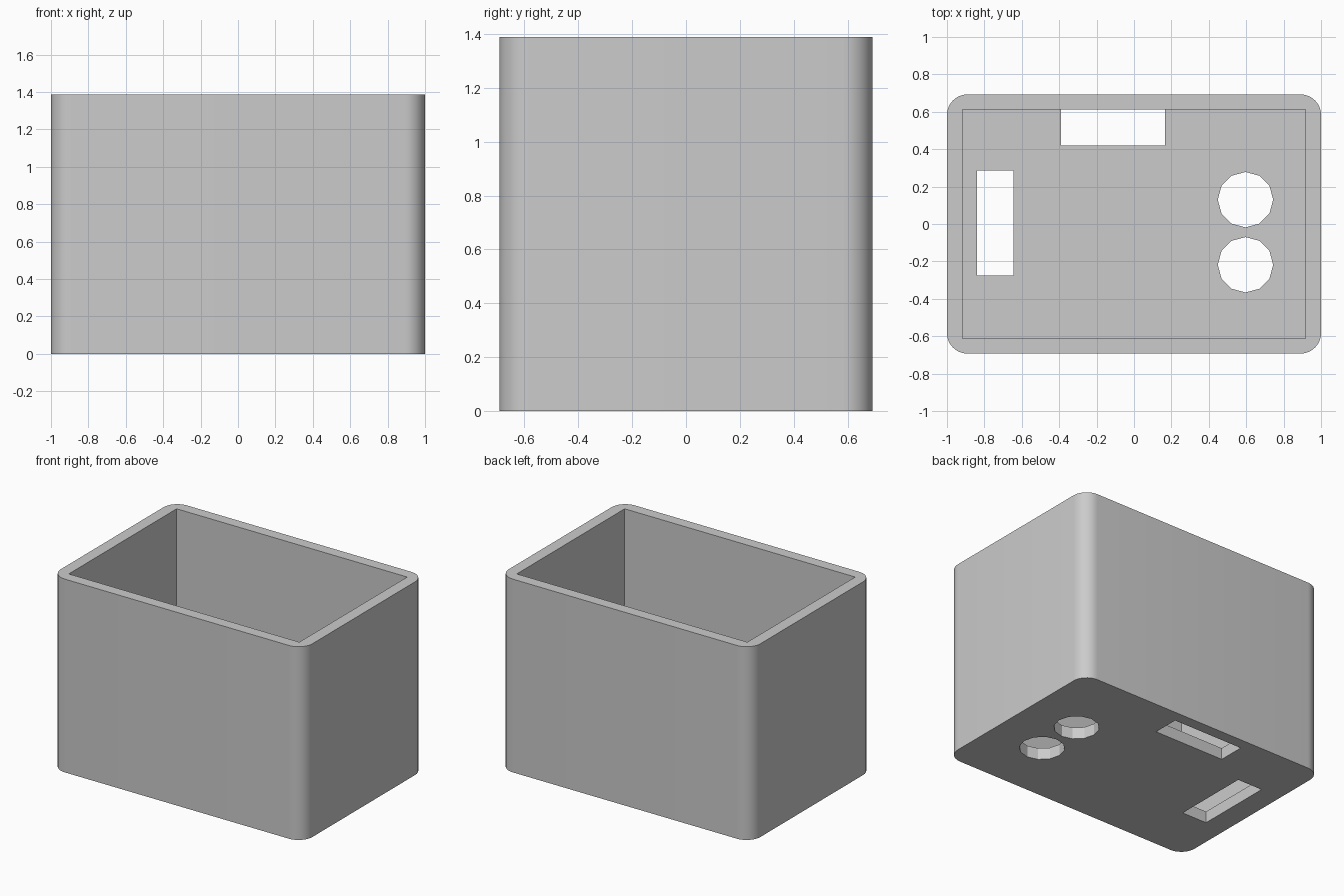
import bpy, bmesh, math

if "Cube" in bpy.data.objects:
    bpy.data.objects.remove(bpy.data.objects["Cube"], do_unlink=True)

HALF_X, HALF_Y, HEIGHT = 1.0, 0.693, 1.388
INNER_X, INNER_Y, FLOOR = 0.916, 0.612, 0.083
CORNER = 0.11

grey = bpy.data.materials.new("light grey plastic")
grey.use_nodes = True
grey.diffuse_color = (0.6, 0.6, 0.6, 1)
grey.node_tree.nodes["Principled BSDF"].inputs["Base Color"].default_value = (0.6, 0.6, 0.6, 1)


def add_object(name, bm):
    mesh = bpy.data.meshes.new(name)
    bm.to_mesh(mesh)
    bm.free()
    mesh.materials.append(grey)
    obj = bpy.data.objects.new(name, mesh)
    bpy.context.collection.objects.link(obj)
    return obj


def box(name, x0, x1, y0, y1, z0, z1, radius=0):
    bm = bmesh.new()
    bmesh.ops.create_cube(bm, size=1)
    bmesh.ops.scale(bm, vec=(x1 - x0, y1 - y0, z1 - z0), verts=bm.verts)
    bmesh.ops.translate(bm, vec=((x0 + x1) / 2, (y0 + y1) / 2, (z0 + z1) / 2), verts=bm.verts)
    if radius:
        upright = [e for e in bm.edges if abs(e.verts[0].co.z - e.verts[1].co.z) > 0.5]
        bmesh.ops.bevel(bm, geom=upright, offset=radius, segments=10, profile=0.5, affect='EDGES')
    return add_object(name, bm)


def cylinder(name, x, y, radius):
    bm = bmesh.new()
    bmesh.ops.create_cone(bm, cap_ends=True, segments=12, radius1=radius, radius2=radius, depth=0.4)
    bmesh.ops.translate(bm, vec=(x, y, 0), verts=bm.verts)
    return add_object(name, bm)


# Rounded outer body
body = box("open_box", -HALF_X, HALF_X, -HALF_Y, HALF_Y, 0, HEIGHT, CORNER)

# Square-cornered cavity, two slots and two round holes through the floor
cutters = [
    box("cavity_cutter", -INNER_X, INNER_X, -INNER_Y, INNER_Y, FLOOR, HEIGHT + 0.2),
    box("back_slot_cutter", -0.39, 0.165, 0.42, INNER_Y - 0.0005, -0.2, 0.2),
    box("side_slot_cutter", -0.84, -0.643, -0.275, 0.285, -0.2, 0.2),
    cylinder("rear_hole_cutter", 0.596, 0.13, 0.148),
    cylinder("front_hole_cutter", 0.596, -0.218, 0.148),
]
bpy.ops.object.select_all(action='DESELECT')
body.select_set(True)
bpy.context.view_layer.objects.active = body
for cutter in cutters:
    cut = body.modifiers.new(cutter.name, 'BOOLEAN')
    cut.operation = 'DIFFERENCE'
    cut.solver = 'EXACT'
    cut.object = cutter
    bpy.ops.object.modifier_apply(modifier=cut.name)
for cutter in cutters:
    bpy.data.objects.remove(cutter, do_unlink=True)

# Smooth rounded corners, crisp edges elsewhere
bpy.ops.object.shade_smooth_by_angle(angle=math.radians(25))
